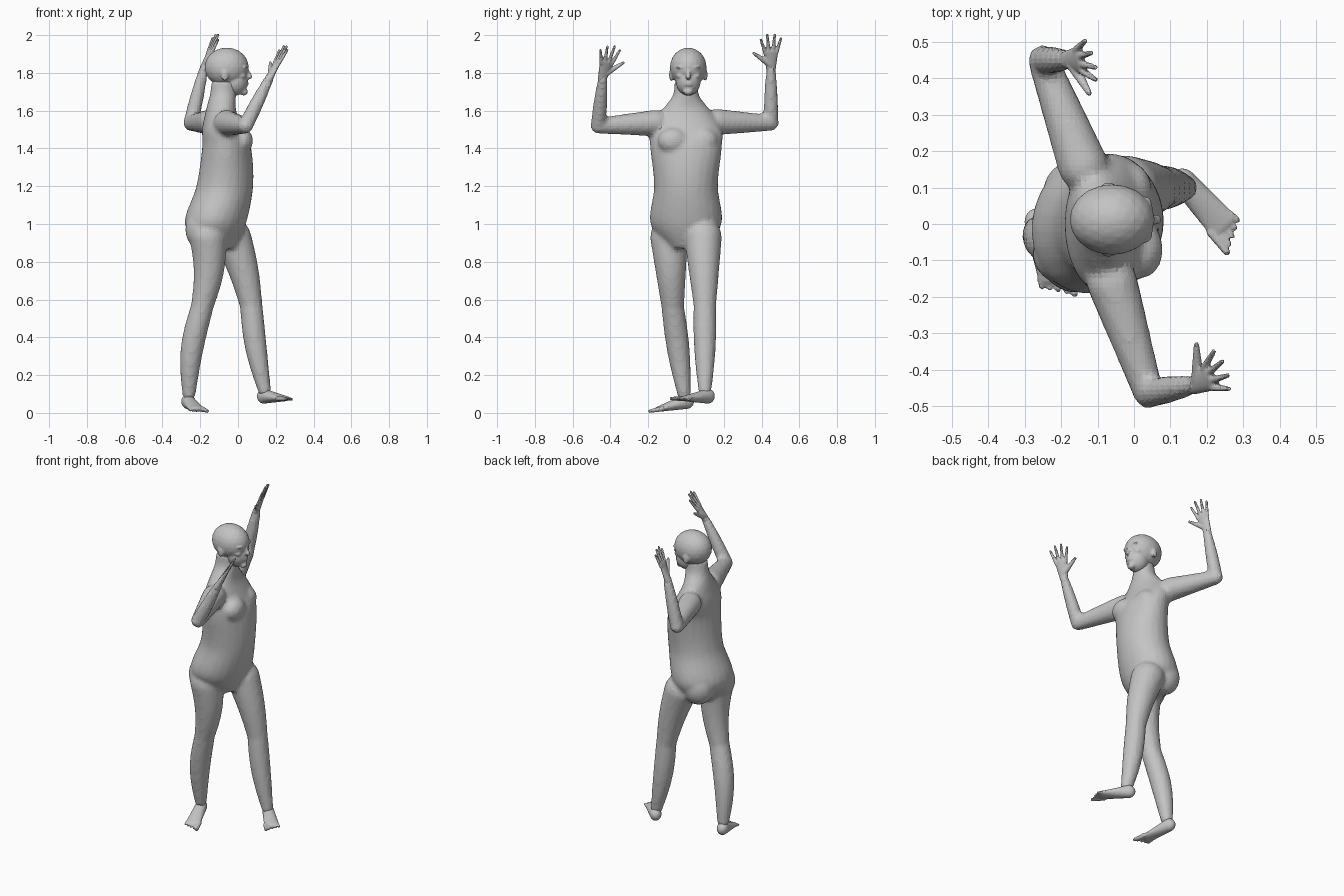
import bpy, bmesh, math
from math import sin, cos, pi, radians
from mathutils import Vector, Matrix

cube = bpy.data.objects.get("Cube")
if cube:
    bpy.data.objects.remove(cube, do_unlink=True)

grey = (0.55, 0.55, 0.55, 1)
skin = bpy.data.materials.new("plain_grey")
skin.use_nodes = True
skin.diffuse_color = grey
skin.node_tree.nodes["Principled BSDF"].inputs["Base Color"].default_value = grey

FORWARD, LEFT, UP = Matrix.Identity(3)
PLAIN = Matrix.Identity(4)
SIDES, STEPS, CAP = 24, 8, 4


def mix(pair, t):
    return pair[0] + (pair[1] - pair[0]) * t


def ring(bm, centre, axis, side, wide, tall, mat=PLAIN):
    """Ellipse of vertices across an axis."""
    u = (side - axis * side.dot(axis)).normalized()
    w = axis.cross(u)
    turns = [math.tau * k / SIDES for k in range(SIDES)]
    return [bm.verts.new(mat @ (centre + u * wide * cos(a) + w * tall * sin(a))) for a in turns]


def bridge(bm, rings):
    """Join rings into a closed tube."""
    for low, high in zip(rings, rings[1:]):
        for k in range(SIDES):
            bm.faces.new((low[k - 1], low[k], high[k], high[k - 1]))
    bm.faces.new(rings[0][::-1])
    bm.faces.new(rings[-1])


def limb(bm, start, end, wide, tall=None, swell=0, bow=0, mat=PLAIN):
    """Tapered rod with round ends, a muscle swell and a bow along x."""
    start, end, tall = Vector(start), Vector(end), tall or wide
    axis = (end - start).normalized()
    rings = []
    for i in range(-CAP, STEPS + CAP + 1):
        t = min(max(i / STEPS, 0), 1)
        arch = sin(pi * t)
        turn = (i - t * STEPS) / CAP * radians(80)
        w, h = mix(wide, t) + swell * arch, mix(tall, t) + swell * arch
        centre = start.lerp(end, t) + FORWARD * bow * arch + axis * h * sin(turn)
        rings.append(ring(bm, centre, axis, LEFT, w * cos(turn), h * cos(turn), mat))
    bridge(bm, rings)


def ball(bm, centre, radii):
    place = Matrix.Translation(centre) @ Matrix.Diagonal((*radii, 1))
    bmesh.ops.create_icosphere(bm, subdivisions=3, radius=1, matrix=place)


def spline(rows):
    """Smooth rows of numbers with a Catmull-Rom curve."""
    rows = [Vector(r) for r in rows]
    rows = [rows[0], *rows, rows[-1]]
    for a, b, c, d in zip(rows, rows[1:], rows[2:], rows[3:]):
        for i in range(STEPS):
            t = i / STEPS
            bend = (c - a) * t + (2 * a - 5 * b + 4 * c - d) * t**2
            yield b + (bend + (3 * b - a - 3 * c + d) * t**3) / 2
    yield rows[-1]


def fuse(bm, name, voxel, smoothing):
    """Turn overlapping volumes into one continuous faceted skin."""
    bmesh.ops.recalc_face_normals(bm, faces=bm.faces)
    mesh = bpy.data.meshes.new(name)
    bm.to_mesh(mesh)
    bm.free()
    mesh.materials.append(skin)
    part = bpy.data.objects.new(name, mesh)
    bpy.context.collection.objects.link(part)
    remesh = part.modifiers.new("fuse", 'REMESH')
    remesh.mode, remesh.voxel_size = 'VOXEL', voxel
    soften = part.modifiers.new("soften", 'SMOOTH')
    soften.factor, soften.iterations = 0.5, smoothing


# Torso and neck: x, z, half width, half depth, twisting from hips to shoulders
body = bmesh.new()
torso = list(spline([(-.1, .87, .08, .08), (-.12, 1, .19, .16), (-.07, 1.2, .17, .15),
                     (-.06, 1.4, .19, .13), (-.08, 1.5, .19, .11), (-.09, 1.6, .13, .08),
                     (-.08, 1.68, .07, .07), (-.07, 1.76, .06, .07)]))
hips, shoulders = LEFT + FORWARD * .35, LEFT - FORWARD * .3
rings = []
for i, (x, z, wide, deep) in enumerate(torso):
    side = hips.lerp(shoulders, i / len(torso))
    rings.append(ring(body, Vector((x, 0, z)), UP, side, wide, deep))
bridge(body, rings)

# Buttocks and chest muscles
for centre in [(-.15, .09, .98), (-.18, -.08, .97)]:
    ball(body, centre, (.1, .09, .11))
for centre in [(-.01, .09, 1.44), (.02, -.07, 1.44)]:
    ball(body, centre, (.06, .08, .07))

# Legs: left one forward, right one behind
hip, knee, ankle = (-.03, .09, .93), (.07, .1, .57), (.14, .1, .12)
limb(body, hip, knee, wide=(.1, .06), bow=.01)
limb(body, knee, ankle, wide=(.06, .035), swell=.01, bow=-.01)
hip, knee, ankle = (-.16, -.09, .93), (-.19, -.07, .56), (-.26, -.01, .1)
limb(body, hip, knee, wide=(.1, .06), bow=.02)
limb(body, knee, ankle, wide=(.06, .036), swell=.012, bow=-.02)

# Arms: raised to the sides with bent elbows
left_wrist, right_wrist = Vector((-.18, .45, 1.83)), Vector((.17, -.44, 1.78))
for shoulder, elbow, wrist in [((-.14, .16, 1.54), (-.25, .45, 1.535), left_wrist),
                               ((-.06, -.16, 1.535), (.04, -.465, 1.52), right_wrist)]:
    limb(body, shoulder, elbow, wide=(.07, .042))
    limb(body, elbow, wrist, wide=(.04, .024), swell=.004)
fuse(body, "body", voxel=.014, smoothing=4)

# Head: skull, jaw, chin, nose and lips
head = bmesh.new()
middle = .012
ball(head, (-.06, middle, 1.83), (.117, .097, .104))
ball(head, (-.016, middle, 1.757), (.068, .066, .078))
ball(head, (.03, middle, 1.7), (.022, .026, .02))
limb(head, (.046, middle, 1.82), (.062, middle, 1.78), wide=(.008, .014))
for z in (1.737, 1.748):
    ball(head, (.043, middle, z), (.014, .024, .006))

# Paired brows, eyes, cheeks and ears
for s in (-1, 1):
    for across, x, z, radii in [(.036, .035, 1.83, (.017, .03, .008)),
                                (.036, .028, 1.81, (.015, .015, .01)),
                                (.04, .016, 1.785, (.025, .024, .02)),
                                (.09, -.07, 1.79, (.02, .012, .034))]:
        ball(head, (x, middle + s * across, z), radii)
fuse(head, "head", voxel=.007, smoothing=2)


# Hands: built along x with the thumb towards y, then placed on the wrists
def hand(name, wrist, forward, thumb_side):
    f, t = Vector(forward).normalized(), Vector(thumb_side)
    t = (t - f * t.dot(f)).normalized()
    place = Matrix.Translation(wrist) @ Matrix((f, t, f.cross(t))).transposed().to_4x4()
    bm = bmesh.new()
    limb(bm, (-.02, 0, 0), (.09, 0, 0), wide=(.024, .041), tall=(.02, .012), mat=place)
    for i in range(4):
        fan, length = .3 - .2 * i, .115 - .02 * abs(i - 1.4)
        root = Vector((.08, .03 - .02 * i, 0))
        tip = root + Vector((cos(fan), sin(fan), 0)) * length
        limb(bm, root, tip, wide=(.011, .007), mat=place)
    limb(bm, (.02, .01, 0), (.09, .095, 0), wide=(.018, .008), mat=place)
    fuse(bm, name, voxel=.005, smoothing=2)


hand("left_hand", left_wrist, forward=(.4, 0, 1), thumb_side=(.3, -1, 0))
hand("right_hand", right_wrist, forward=(.5, .27, 1), thumb_side=(-.4, 1, 0))


# Feet: built heel to toe along x, then turned, tipped and mirrored into place
def foot(name, heel, turn, tip, flip):
    place = (Matrix.Translation(heel) @ Matrix.Rotation(radians(turn), 4, 'Z')
             @ Matrix.Rotation(radians(tip), 4, 'Y') @ Matrix.Diagonal((1, flip, 1, 1)))
    bm = bmesh.new()
    limb(bm, (.04, 0, .042), (.2, 0, .015), wide=(.035, .045), tall=(.04, .014), mat=place)
    for i in range(5):
        y, r = .036 - .018 * i, .01 if i else .014
        limb(bm, (.19, y, .016), (.26 - .011 * i, y * 1.15, .01), wide=(r, r * .7), mat=place)
    fuse(bm, name, voxel=.006, smoothing=2)


foot("left_foot", heel=(.113, .142, .043), turn=-48, tip=-5, flip=-1)
foot("right_foot", heel=(-.278, .045, .022), turn=-73, tip=5, flip=1)
